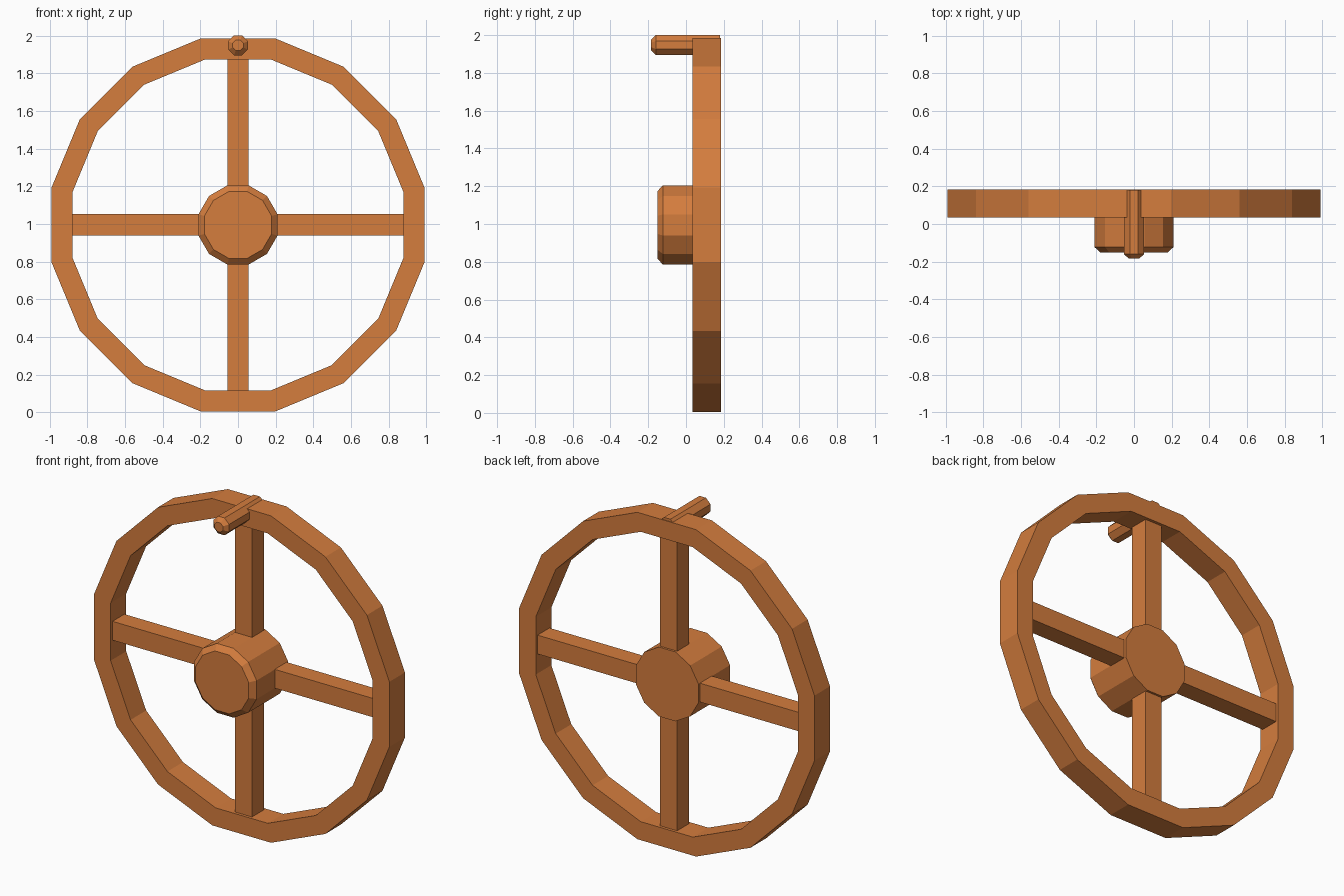
import bpy, bmesh
from math import cos, sin, pi

if "Cube" in bpy.data.objects:
    bpy.data.objects.remove(bpy.data.objects["Cube"], do_unlink=True)

CENTRE_Z = 0.995
RIM_FRONT, RIM_BACK = 0.035, 0.184

copper = bpy.data.materials.new("copper orange")
copper.use_nodes = True
colour = (0.66, 0.205, 0.048, 1)
copper.diffuse_color = colour
copper.node_tree.nodes["Principled BSDF"].inputs["Base Color"].default_value = colour


def lathe(name, sides, profile, z, closed=False):
    """Faceted solid about the y axis; profile holds (flat radius, y) points."""
    bm = bmesh.new()
    rings = []
    for flat, y in profile:
        r = flat / cos(pi / sides)
        angles = [2 * pi * (i + 0.5) / sides for i in range(sides)]
        rings.append([bm.verts.new((r * cos(a), y, z + r * sin(a))) for a in angles])
    pairs = list(zip(rings, rings[1:]))
    if closed:
        pairs.append((rings[-1], rings[0]))
    else:
        bm.faces.new(rings[0])
        bm.faces.new(rings[-1])
    for a, b in pairs:
        for i in range(sides):
            j = (i + 1) % sides
            bm.faces.new((a[i], a[j], b[j], b[i]))
    return finish(name, bm)


def box(name, low, high):
    bm = bmesh.new()
    bmesh.ops.create_cube(bm, size=1)
    for v in bm.verts:
        v.co = [(l + h) / 2 + c * (h - l) for l, h, c in zip(low, high, v.co)]
    return finish(name, bm)


def finish(name, bm):
    bmesh.ops.recalc_face_normals(bm, faces=bm.faces)
    mesh = bpy.data.meshes.new(name)
    bm.to_mesh(mesh)
    bm.free()
    mesh.materials.append(copper)
    obj = bpy.data.objects.new(name, mesh)
    bpy.context.collection.objects.link(obj)
    return obj


# Sixteen-sided rim with a rectangular section
lathe("rim", 16, [(0.99, RIM_FRONT), (0.99, RIM_BACK),
                  (0.878, RIM_BACK), (0.878, RIM_FRONT)], CENTRE_Z, closed=True)

# Hub and handle, each with a bevelled front end
lathe("hub", 12, [(0.178, -0.152), (0.21, -0.122), (0.21, 0.18)], CENTRE_Z)
lathe("handle", 8, [(0.028, -0.184), (0.0525, -0.16), (0.0525, 0.18)], 1.9475)

# Four square spokes between hub and rim
half, mid = 0.057, (RIM_FRONT + RIM_BACK) / 2
start, end = 0.19, 0.885
for side, name in ((-1, "right"), (1, "left")):
    a, b = sorted((side * start, side * end))
    box(name + "_spoke", (a, mid - half, CENTRE_Z - half), (b, mid + half, CENTRE_Z + half))
for side, name in ((-1, "lower"), (1, "upper")):
    a, b = sorted((side * start, side * end))
    box(name + "_spoke", (-half, mid - half, CENTRE_Z + a), (half, mid + half, CENTRE_Z + b))
